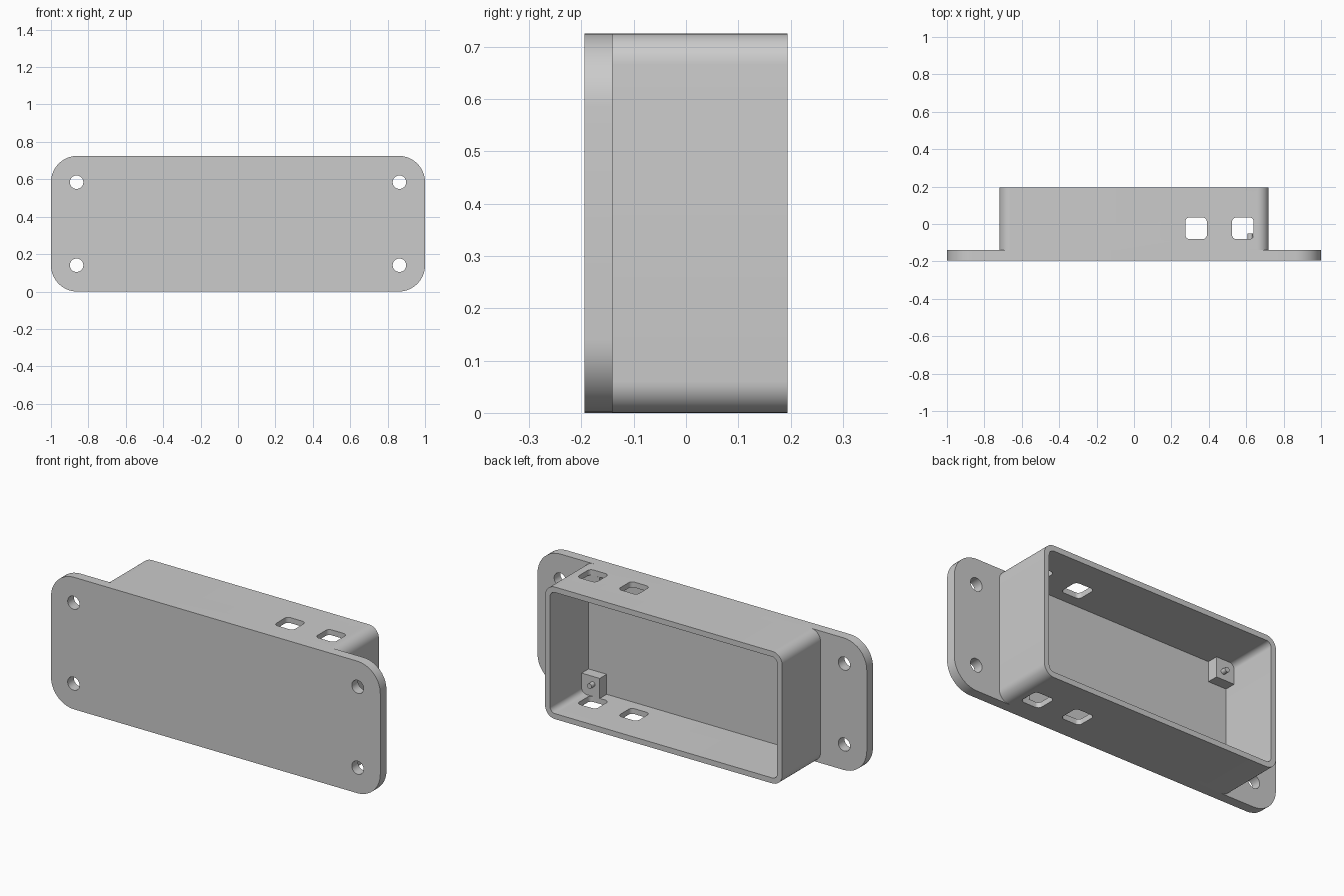
import bpy, bmesh, math
from mathutils import Matrix, Vector

cube = bpy.data.objects.get("Cube")
if cube:
    bpy.data.objects.remove(cube, do_unlink=True)

HEIGHT = 0.725
MID = HEIGHT / 2
FRONT, SEAT, BACK = -0.194, -0.14, 0.194   # front face, plate back, box rim
HALF_BOX, WALL = 0.72, 0.03

grey = bpy.data.materials.new("light grey plastic")
grey.use_nodes = True
grey.diffuse_color = (0.6, 0.6, 0.6, 1)
grey.node_tree.nodes["Principled BSDF"].inputs["Base Color"].default_value = (0.6, 0.6, 0.6, 1)


def prism(name, width, depth, radius, length, centre, axis="Y", steps=10):
    """Rounded rectangle extruded along an axis, centred on a point."""
    bm = bmesh.new()
    ring = []
    for q, (sx, sy) in enumerate([(1, 1), (-1, 1), (-1, -1), (1, -1)]):
        cx, cy = sx * (width / 2 - radius), sy * (depth / 2 - radius)
        for i in range(steps + 1 if radius else 1):
            a = math.pi / 2 * (q + i / steps)
            ring.append(bm.verts.new((cx + radius * math.cos(a), cy + radius * math.sin(a), -length / 2)))
    face = bm.faces.new(ring)
    grown = bmesh.ops.extrude_face_region(bm, geom=[face])["geom"]
    bmesh.ops.translate(bm, verts=[v for v in grown if isinstance(v, bmesh.types.BMVert)], vec=(0, 0, length))
    bmesh.ops.remove_doubles(bm, verts=bm.verts, dist=1e-5)
    bmesh.ops.recalc_face_normals(bm, faces=bm.faces)
    if axis == "Y":
        bm.transform(Matrix.Rotation(math.pi / 2, 4, "X"))
    bm.transform(Matrix.Translation(Vector(centre)))
    mesh = bpy.data.meshes.new(name)
    bm.to_mesh(mesh)
    bm.free()
    obj = bpy.data.objects.new(name, mesh)
    bpy.context.collection.objects.link(obj)
    mesh.materials.append(grey)
    return obj


def activate(obj):
    bpy.ops.object.select_all(action="DESELECT")
    obj.select_set(True)
    bpy.context.view_layer.objects.active = obj


def cut(obj, cutters):
    """Subtract each cutter from the object, then discard it."""
    activate(obj)
    for cutter in cutters:
        cutter.hide_render = True
        mod = obj.modifiers.new("cut", "BOOLEAN")
        mod.operation, mod.solver, mod.object = "DIFFERENCE", "EXACT", cutter
        bpy.ops.object.modifier_apply(modifier=mod.name)
        bpy.data.objects.remove(cutter, do_unlink=True)


def smooth(obj):
    activate(obj)
    bpy.ops.object.shade_smooth_by_angle(angle=math.radians(30))


# Mounting plate with four screw holes
plate = prism("mounting_plate", 2, HEIGHT, 0.14, SEAT - FRONT, (0, (FRONT + SEAT) / 2, MID))
cut(plate, [prism("screw_hole", 0.072, 0.072, 0.036, 0.4, (x, SEAT, MID + dz))
            for x in (-0.863, 0.863) for dz in (-0.222, 0.222)])
smooth(plate)

# Box walls, open at the back, with two windows through top and bottom
walls = prism("box_walls", 2 * HALF_BOX, HEIGHT, 0.06, BACK - SEAT, (0, (SEAT + BACK) / 2, MID))
cavity = prism("cavity", 2 * (HALF_BOX - WALL), HEIGHT - 2 * WALL, 0.03, 1, (0, 0, MID))
windows = [prism("window", 0.115, 0.115, 0.022, 1, (x, -0.023, MID), "Z") for x in (0.332, 0.582)]
cut(walls, [cavity] + windows)
smooth(walls)

# Corner blocks with a small pin on each
SIZE, BLOCK_BACK, PIN_BACK = 0.11, -0.08, -0.05
for x_name, sx in (("right", -1), ("left", 1)):
    for z_name, sz in (("lower", -1), ("upper", 1)):
        x = sx * (HALF_BOX - WALL - SIZE / 2)
        z = MID + sz * (MID - WALL - SIZE / 2)
        tag = f"{z_name}_{x_name}"
        prism(f"corner_block_{tag}", SIZE, SIZE, 0, BLOCK_BACK - SEAT,
              (x, (SEAT + BLOCK_BACK) / 2, z))
        pin = prism(f"pin_{tag}", 0.028, 0.028, 0.014, PIN_BACK - BLOCK_BACK,
                    (x - sx * 0.013, (BLOCK_BACK + PIN_BACK) / 2, z - sz * 0.012), steps=5)
        smooth(pin)
